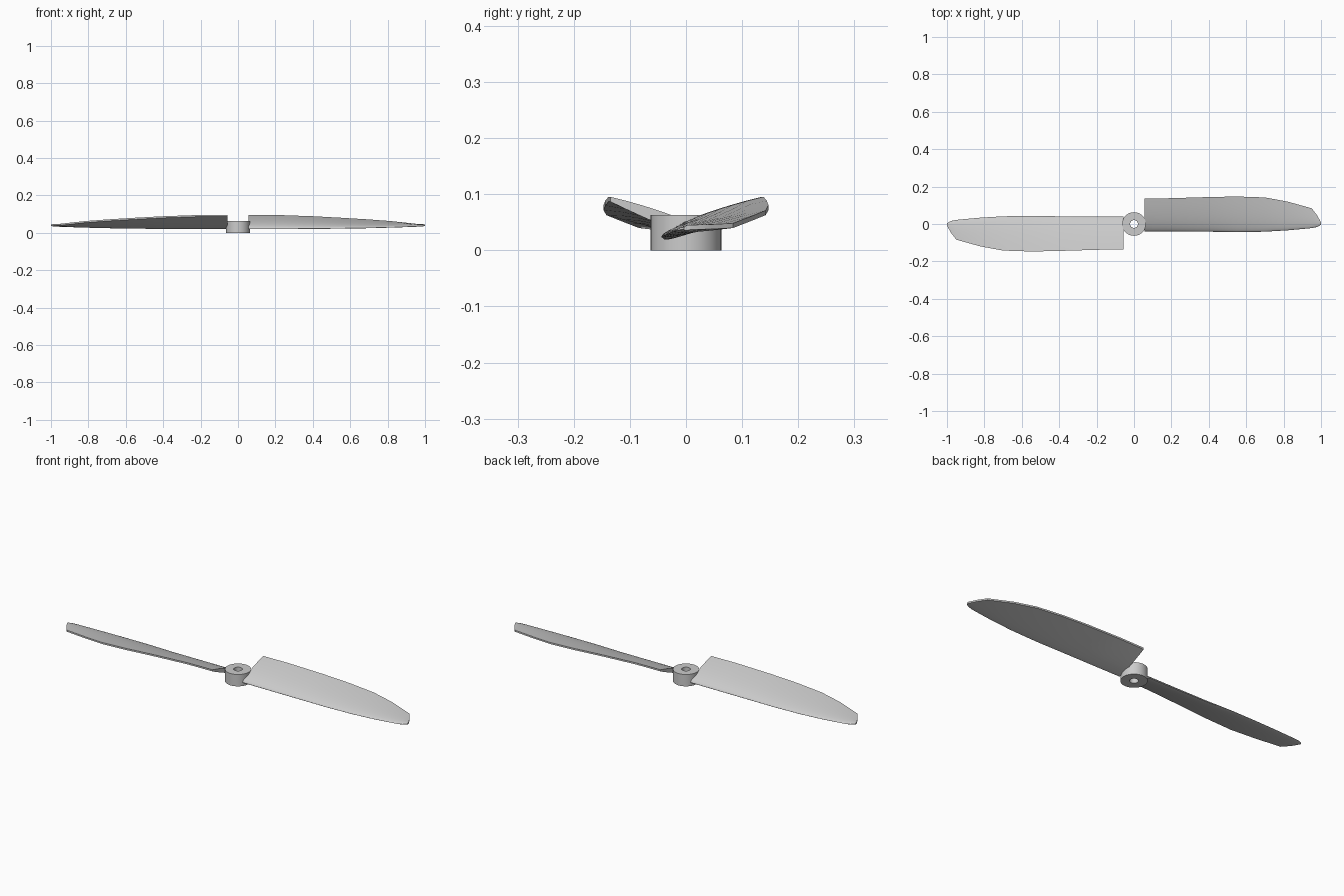
import bpy, bmesh, math
from mathutils import Matrix

cube = bpy.data.objects.get("Cube")
if cube:
    bpy.data.objects.remove(cube, do_unlink=True)

grey = bpy.data.materials.new("light grey")
grey.use_nodes = True
colour = (0.6, 0.6, 0.6, 1)
grey.diffuse_color = colour
grey.node_tree.nodes["Principled BSDF"].inputs["Base Color"].default_value = colour


def finish(name, bm):
    bmesh.ops.recalc_face_normals(bm, faces=bm.faces)
    mesh = bpy.data.meshes.new(name)
    bm.to_mesh(mesh)
    bm.free()
    mesh.materials.append(grey)
    obj = bpy.data.objects.new(name, mesh)
    bpy.context.collection.objects.link(obj)
    bpy.ops.object.select_all(action='DESELECT')
    obj.select_set(True)
    bpy.context.view_layer.objects.active = obj
    bpy.ops.object.shade_smooth_by_angle(angle=math.radians(35))
    return obj


# Hub: a ring with a shaft hole, turned from a rectangular profile
def build_hub(outer=0.063, inner=0.021, height=0.063, sides=48):
    bm = bmesh.new()
    corners = [(inner, 0), (outer, 0), (outer, height), (inner, height)]
    rings = []
    for i in range(sides):
        a = math.tau * i / sides
        rings.append([bm.verts.new((r * math.cos(a), r * math.sin(a), z)) for r, z in corners])
    for i in range(sides):
        p, q = rings[i], rings[(i + 1) % sides]
        for j in range(4):
            k = (j + 1) % 4
            bm.faces.new((p[j], q[j], q[k], p[k]))
    return finish("hub", bm)


# Blade stations: x, leading y, trailing y, leading z, trailing z, thickness
STATIONS = [
    (0.055, -0.040, 0.135, 0.021, 0.090, 0.034),
    (0.20, -0.040, 0.138, 0.021, 0.090, 0.033),
    (0.40, -0.041, 0.144, 0.022, 0.083, 0.030),
    (0.55, -0.044, 0.147, 0.024, 0.075, 0.027),
    (0.70, -0.041, 0.142, 0.026, 0.066, 0.023),
    (0.82, -0.034, 0.120, 0.029, 0.057, 0.019),
    (0.95, -0.022, 0.084, 0.034, 0.043, 0.014),
    (0.98, -0.016, 0.045, 0.036, 0.041, 0.011),
    (1.00, -0.004, 0.008, 0.038, 0.040, 0.008),
]
STEPS = 12


# Airfoil section: rounded nose, arched top, flatter underside, blunt tail
def section(x, y0, y1, z0, z1, thick):
    def half(t):
        nose = 3.2 * (0.2969 * math.sqrt(t) - 0.126 * t - 0.3516 * t**2
                      + 0.2843 * t**3 - 0.1015 * t**4)
        return thick * nose + 0.004 * t
    ts = [(i / STEPS) ** 2 for i in range(STEPS + 1)]
    line = lambda t, s: (x, y0 + (y1 - y0) * t, z0 + (z1 - z0) * t + s * half(t))
    upper = [line(t, 1.3) for t in reversed(ts)]
    lower = [line(t, -0.75) for t in ts[1:]]
    return upper + lower


def build_blade(name, turn):
    bm = bmesh.new()
    loops = [[bm.verts.new(p) for p in section(*s)] for s in STATIONS]
    n = len(loops[0])
    for p, q in zip(loops, loops[1:]):
        for j in range(n):
            k = (j + 1) % n
            bm.faces.new((p[j], q[j], q[k], p[k]))
    bm.faces.new(loops[0])
    bm.faces.new(loops[-1])
    bm.transform(Matrix.Rotation(turn, 4, 'Z'))
    return finish(name, bm)


build_hub()
build_blade("left_blade", 0)
build_blade("right_blade", math.pi)
